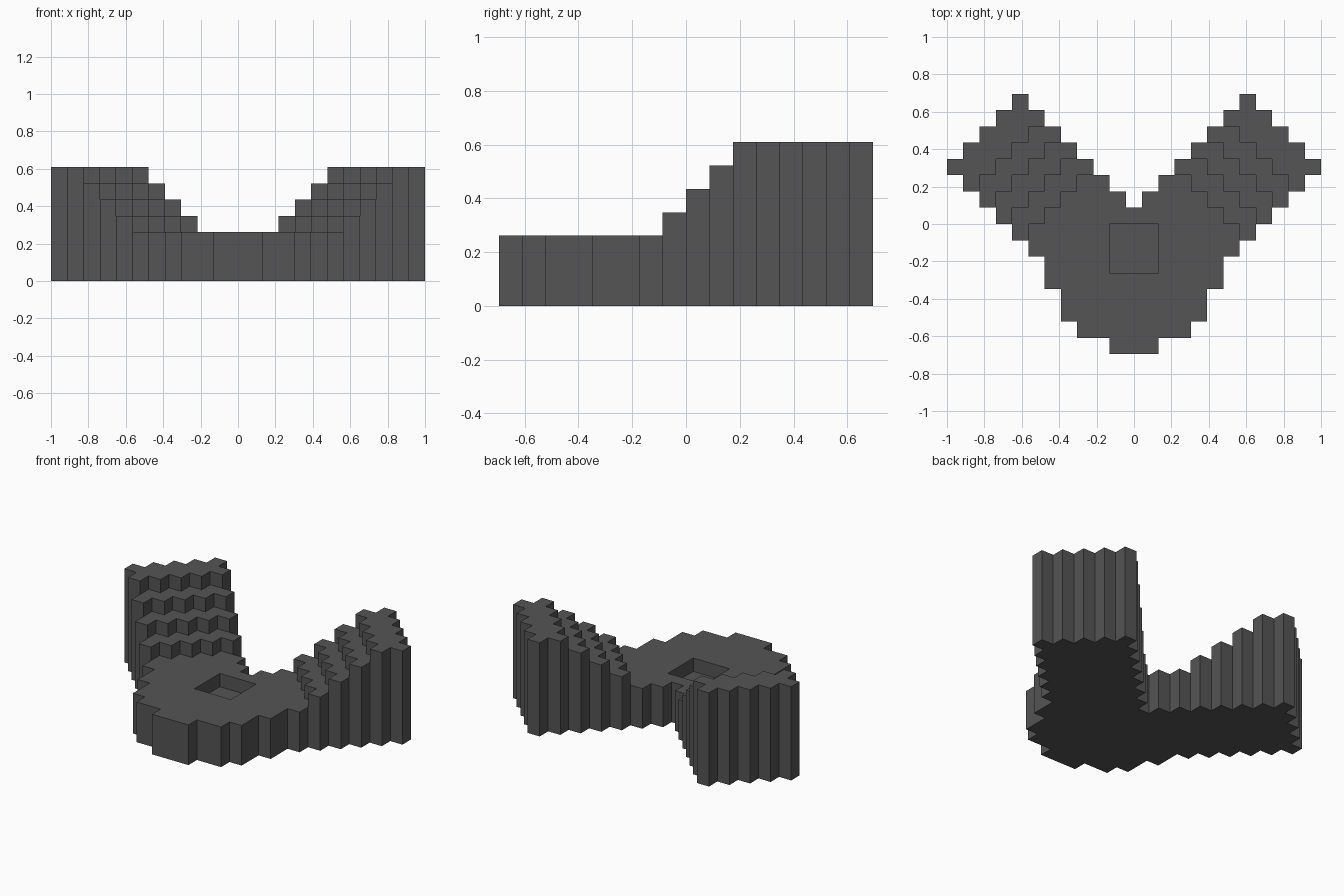
import bpy
import bmesh

CELL = 2 / 23
FRONT_ROWS = [1, 3, 4, 4, 5, 5, 6, 7]  # half widths, front edge to middle

if "Cube" in bpy.data.objects:
    bpy.data.objects.remove(bpy.data.objects["Cube"], do_unlink=True)

grey = bpy.data.materials.new("dark_grey")
grey.use_nodes = True
colour = (0.09, 0.09, 0.09, 1)
grey.diffuse_color = colour
grey.node_tree.nodes["Principled BSDF"].inputs["Base Color"].default_value = colour


def inside(i, j):
    """V-shaped stepped plan, mirrored about x = 0."""
    i = abs(i)
    if j < -8 or j > 7:
        return False
    if j < 0:
        return i <= FRONT_ROWS[j + 8]
    return j <= i <= min(8 + j, 14 - j)


def height(i, j):
    """Height of one square column, in cells."""
    if not inside(i, j):
        return 0
    if abs(i) <= 1 and -3 <= j <= -1:  # square recess
        return 2
    step = abs(i) + j
    return 3 if step < 6 else min(7, step // 2 + 1)


def part_of(i, j):
    if height(i, j) <= 3:
        return "body"
    return "left_wing" if i > 0 else "right_wing"


def build(name):
    bm = bmesh.new()

    def face(points):
        bm.faces.new([bm.verts.new((x * CELL, y * CELL, z * CELL)) for x, y, z in points])

    for i in range(-11, 12):
        for j in range(-8, 8):
            h = height(i, j)
            if h == 0 or part_of(i, j) != name:
                continue
            x0, x1, y0, y1 = i - 0.5, i + 0.5, j, j + 1
            corners = [(x0, y0), (x1, y0), (x1, y1), (x0, y1)]
            # top and underside
            face([(x, y, h) for x, y in corners])
            face([(x, y, 0) for x, y in reversed(corners)])
            # exposed walls, one cell high each so that they weld
            for k, (di, dj) in enumerate([(0, -1), (1, 0), (0, 1), (-1, 0)]):
                a, b = corners[k], corners[(k + 1) % 4]
                for z in range(height(i + di, j + dj), h):
                    face([(*a, z), (*b, z), (*b, z + 1), (*a, z + 1)])

    # weld cells and merge coplanar faces into clean terraces
    bmesh.ops.remove_doubles(bm, verts=bm.verts[:], dist=0.001)
    bmesh.ops.dissolve_limit(bm, angle_limit=0.01, verts=bm.verts[:], edges=bm.edges[:])
    mesh = bpy.data.meshes.new(name)
    bm.to_mesh(mesh)
    bm.free()
    mesh.materials.append(grey)
    bpy.context.collection.objects.link(bpy.data.objects.new(name, mesh))


for part in ("body", "left_wing", "right_wing"):
    build(part)
